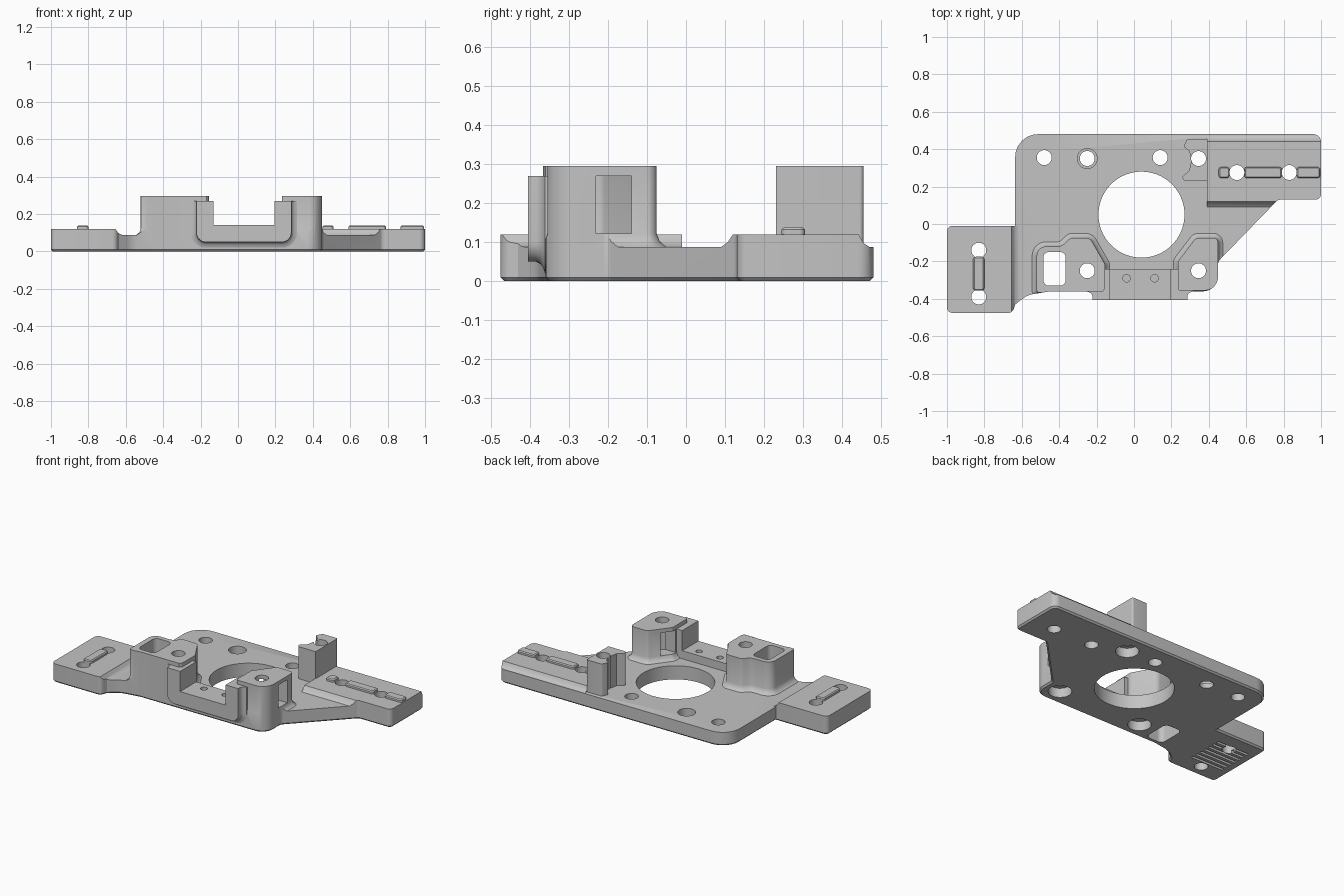
import bpy, bmesh, math
from mathutils import Vector

cube = bpy.data.objects.get("Cube")
if cube:
    bpy.data.objects.remove(cube, do_unlink=True)

grey = bpy.data.materials.new("machined grey")
grey.use_nodes = True
GREY = (0.55, 0.55, 0.55, 1)
grey.diffuse_color = GREY
grey.node_tree.nodes["Principled BSDF"].inputs["Base Color"].default_value = GREY


def rounded(points, steps=6):
    """Counter-clockwise polygon of (x, y, radius) corners turned into arcs."""
    out = []
    for i, (x, y, r) in enumerate(points):
        p = Vector((x, y))
        a = (Vector(points[i - 1][:2]) - p).normalized()
        b = (Vector(points[(i + 1) % len(points)][:2]) - p).normalized()
        if r == 0:
            out.append(p)
            continue
        half = a.angle(b) / 2
        centre = p + (a + b).normalized() * r / math.sin(half)
        start = p + a * r / math.tan(half) - centre
        end = p + b * r / math.tan(half) - centre
        for k in range(steps + 1):
            t = k / steps
            out.append(centre + start.lerp(end, t).normalized() * r)
    return out


def offset(poly, d):
    """Move each side of the polygon outwards by d."""
    out = []
    for i, p in enumerate(poly):
        e1 = (p - poly[i - 1]).normalized()
        e2 = (poly[(i + 1) % len(poly)] - p).normalized()
        n1, n2 = Vector((e1.y, -e1.x)), Vector((e2.y, -e2.x))
        out.append(p + (n1 + n2) * d / max(1 + n1.dot(n2), 0.4))
    return out


def loft(name, poly, levels, axis="z"):
    """Stack copies of a polygon, each given as (level, outward offset)."""
    place = {"z": lambda p, l: (p.x, p.y, l),
             "y": lambda p, l: (p.x, l, p.y),
             "x": lambda p, l: (l, p.x, p.y)}[axis]
    bm = bmesh.new()
    rings = [[bm.verts.new(place(p, l)) for p in offset(poly, d)] for l, d in levels]
    n = len(poly)
    for low, high in zip(rings, rings[1:]):
        for i in range(n):
            j = (i + 1) % n
            bm.faces.new((low[i], low[j], high[j], high[i]))
    bm.faces.new(rings[0][::-1])
    bm.faces.new(rings[-1])
    bmesh.ops.recalc_face_normals(bm, faces=bm.faces)
    mesh = bpy.data.meshes.new(name)
    bm.to_mesh(mesh)
    bm.free()
    mesh.materials.append(grey)
    ob = bpy.data.objects.new(name, mesh)
    bpy.context.collection.objects.link(ob)
    return ob


def rect(x0, x1, y0, y1, r=0):
    return rounded([(x0, y0, r), (x1, y0, r), (x1, y1, r), (x0, y1, r)])


def block(name, x, y, z, r=0):
    return loft(name, rect(*x, *y, r), [(z[0], 0), (z[1], 0)])


def drill(x, y, r, z0=-0.1, z1=0.5, sides=32):
    ring = [Vector((x + r * math.cos(math.tau * k / sides),
                    y + r * math.sin(math.tau * k / sides))) for k in range(sides)]
    return loft("drill", ring, [(z0, 0), (z1, 0)])


def combine(target, others, operation):
    for other in others:
        bpy.context.view_layer.objects.active = target
        mod = target.modifiers.new("combine", "BOOLEAN")
        mod.operation, mod.solver, mod.object = operation, "EXACT", other
        bpy.ops.object.modifier_apply(modifier=mod.name)
        bpy.data.objects.remove(other, do_unlink=True)


# Oversized slab, trimmed to the plate outline further down
plate = block("mounting_plate", (-1.2, 1.2), (-0.7, 0.7), (-0.1, 0.088))

# Raised end pads with coved steps
right_pad = loft("right_pad", rounded([
    (-1.1, 0.05, 0), (-0.6, 0.05, 0), (-0.6, 0.084, 0), (-0.625, 0.09, 0),
    (-0.642, 0.1, 0), (-0.655, 0.12, 0), (-1.1, 0.12, 0)]),
    [(-0.5, 0), (-0.01, 0)], "y")
left_pad = loft("left_pad", rounded([
    (0.08, 0.05, 0), (0.476, 0.05, 0), (0.476, 0.084, 0), (0.455, 0.097, 0),
    (0.442, 0.12, 0), (0.12, 0.12, 0), (0.107, 0.1, 0), (0.085, 0.084, 0)]),
    [(0.39, 0), (1.1, 0)], "x")

# Two tall front bosses with a fillet at the foot
foot = [(0.05, 0.035), (0.08, 0.035), (0.093, 0.018), (0.103, 0.007),
        (0.122, 0), (0.295, 0)]
right_boss = loft("right_boss", rounded([
    (-0.52, -0.366, 0.01), (-0.155, -0.366, 0.03), (-0.155, -0.215, 0.03),
    (-0.235, -0.075, 0.04), (-0.34, -0.075, 0.03), (-0.385, -0.12, 0.06),
    (-0.52, -0.12, 0.05)]), foot)
left_boss = loft("left_boss", rounded([
    (0.235, -0.355, 0.01), (0.45, -0.355, 0.07), (0.45, -0.075, 0.025),
    (0.33, -0.075, 0.03), (0.235, -0.2, 0.03)]), foot)
combine(plate, [right_pad, left_pad, right_boss, left_boss], "UNION")

# Plate outline with a chamfered bottom edge
outline = rounded([
    (-1, -0.475, 0.03), (-0.65, -0.475, 0.03), (-0.635, -0.43, 0),
    (-0.57, -0.38, 0.12), (-0.45, -0.36, 0), (0.45, -0.36, 0.08),
    (0.45, -0.2, 0.03), (0.77, 0.13, 0.03), (1, 0.13, 0.03), (1, 0.48, 0.04),
    (-0.635, 0.48, 0.12), (-0.635, -0.01, 0), (-1, -0.01, 0.03)])
combine(plate, [loft("outline", outline, [(0, -0.01), (0.01, 0), (1, 0)])], "INTERSECT")

# Back post with a hollowed inner side
post = loft("back_post", rounded([
    (0.27, 0.23, 0.01), (0.393, 0.23, 0), (0.393, 0.455, 0.01), (0.285, 0.455, 0.015),
    (0.265, 0.415, 0.01), (0.295, 0.39, 0), (0.308, 0.345, 0),
    (0.295, 0.285, 0), (0.255, 0.25, 0.01)]), [(0.05, 0), (0.295, 0)])

# Front cradle flaring into the plate edge
cradle = loft("front_cradle", rounded([
    (-0.222, 0.05, 0.05), (0.285, 0.05, 0.05), (0.285, 0.3, 0), (-0.222, 0.3, 0)]),
    [(-0.24, 0), (-0.34, 0), (-0.35, 0.03), (-0.361, 0.03), (-0.366, 0.014),
     (-0.374, 0.005), (-0.385, 0), (-0.405, 0)], "y")
combine(cradle, [block("trim", (-0.4, 0.4), (-0.6, 0), (0.27, 0.5)),
                 block("notch", (-0.13, 0.195), (-0.6, 0), (0.14, 0.6))], "DIFFERENCE")
combine(plate, [post, cradle], "UNION")

# Openings: bore, bolt holes, counterbores, windows
cuts = [drill(0.04, 0.05, 0.23, sides=72),
        block("window", (-0.485, -0.365), (-0.33, -0.15), (-0.1, 0.5), 0.03),
        block("side_window", (0.2, 0.6), (-0.23, -0.14), (0.122, 0.27)),
        drill(-0.25, 0.35, 0.053, z0=0.03)]
bosses = [(-0.25, -0.25), (0.345, -0.25), (0.345, 0.35)]
plain = [(-0.48, 0.355), (-0.25, 0.35), (0.14, 0.355), (0.55, 0.275),
         (0.83, 0.275), (-0.83, -0.14), (-0.83, -0.39)]
cuts += [drill(x, y, 0.04) for x, y in bosses + plain]
cuts += [drill(x, y, 0.068, z1=0.06) for x, y in bosses]
cuts += [drill(x, -0.29, 0.02, z0=0.08) for x in (-0.04, 0.11)]
# Grip slots under the right pad
cuts += [block("slot", (-0.95, -0.72), (y, y + 0.017), (-0.1, 0.02))
         for y in [-0.345 + 0.037 * k for k in range(7)]]
combine(plate, cuts, "DIFFERENCE")

# Raised locating keys between the pad holes
parts = [plate]
for name, x, y in (("left_key_inner", (0.453, 0.51), (0.245, 0.305)),
                   ("left_key_middle", (0.59, 0.79), (0.245, 0.305)),
                   ("left_key_outer", (0.87, 0.995), (0.245, 0.305)),
                   ("right_key", (-0.86, -0.8), (-0.355, -0.175))):
    parts.append(loft(name, rect(*x, *y, 0.015),
                      [(0.11, 0), (0.132, 0), (0.138, -0.006)]))

for ob in parts:
    bpy.ops.object.select_all(action="DESELECT")
    ob.select_set(True)
    bpy.context.view_layer.objects.active = ob
    bpy.ops.object.shade_smooth_by_angle(angle=math.radians(32))
